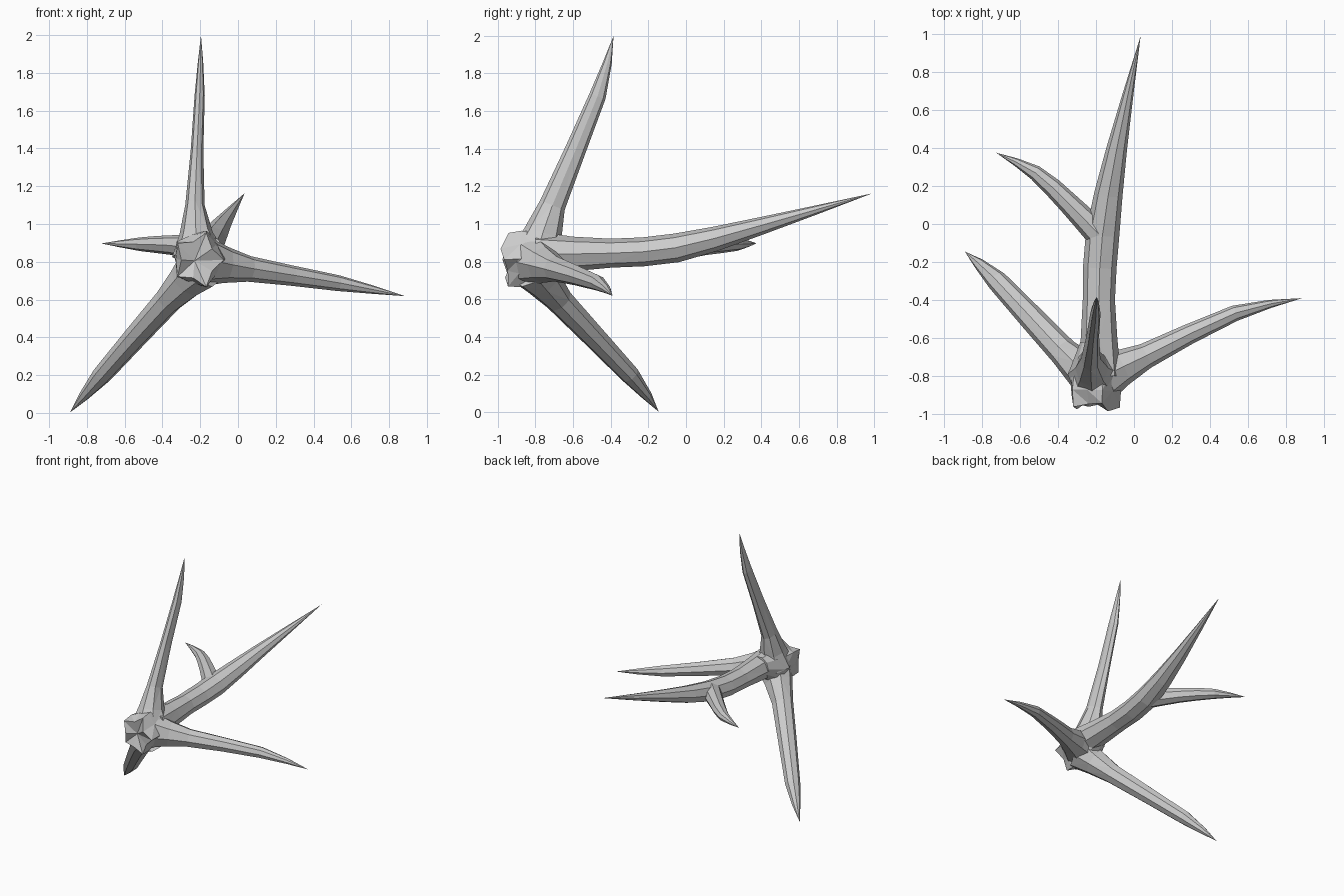
import bpy, bmesh, math, random
from mathutils import Vector

if "Cube" in bpy.data.objects:
    bpy.data.objects.remove(bpy.data.objects["Cube"])

random.seed(4)


def ring_of(bm, centre, u, v, radii):
    n = len(radii)
    return [bm.verts.new(centre + (u * math.cos(k * math.tau / n) + v * math.sin(k * math.tau / n)) * r)
            for k, r in enumerate(radii)]


def skin(name, bm, rings, end):
    """Join rings into a closed faceted body that ends in a single point."""
    bm.faces.new(rings[0])
    n = len(rings[0])
    for a, b in zip(rings, rings[1:]):
        for i in range(n):
            bm.faces.new((a[i], a[(i + 1) % n], b[(i + 1) % n], b[i]))
    point = bm.verts.new(end)
    for i in range(n):
        bm.faces.new((rings[-1][i], rings[-1][(i + 1) % n], point))
    bmesh.ops.triangulate(bm, faces=[f for f in bm.faces if len(f.verts) == 4])
    bmesh.ops.recalc_face_normals(bm, faces=bm.faces)
    mesh = bpy.data.meshes.new(name)
    bm.to_mesh(mesh)
    bm.free()
    obj = bpy.data.objects.new(name, mesh)
    bpy.context.collection.objects.link(obj)
    return obj


def tine(name, *keys, aspect=1.0, up=(0, 0, 1)):
    """Curved horn through keys (x, y, z, radius); the width narrows by aspect towards the tip."""
    k = [Vector(p) for p in keys]
    k = [k[0] * 2 - k[1]] + k + [k[-1] * 2 - k[-2]]
    path = []
    for a, b, c, d in zip(k, k[1:], k[2:], k[3:]):
        path += [b, (b + c) * 0.5625 - (a + d) * 0.0625]
    path.append(k[-2])
    bm, rings = bmesh.new(), []
    for i in range(len(path) - 1):
        t = (path[i + 1] - path[max(i - 1, 0)]).to_3d().normalized()
        u = t.cross(Vector(up)).normalized()
        wide = 1 + (aspect - 1) * min(1, i / 3)
        rings.append(ring_of(bm, path[i].to_3d(), u * wide, u.normalized().cross(t), [path[i].w] * 8))
    return skin(name, bm, rings, path[-1].to_3d())


# Jagged base with a fan-shaped front
bm, rings = bmesh.new(), []
for y, z, r, jag in ((-0.62, 0.86, 0.08, 0), (-0.76, 0.82, 0.14, 0),
                     (-0.88, 0.815, 0.145, 0.012), (-0.965, 0.81, 0.125, 0.025)):
    ring = ring_of(bm, Vector((-0.21, y, z)), Vector((0.9, 0, 0)), Vector((0, 0, 1)),
                   [r + jag * (-1) ** k for k in range(10)])
    for vert in ring:
        vert.co.y += random.uniform(-jag, jag)
    rings.append(ring)
antler = skin("antler", bm, rings, (-0.23, -0.925, 0.805))

# Upright tine
upper = tine("upper_tine", (-0.21, -0.79, 0.84, 0.14), (-0.228, -0.71, 1.1, 0.07),
             (-0.203, -0.47, 1.68, 0.045), (-0.196, -0.385, 2, 0), aspect=0.6, up=(0, 1, 0))
# Long main beam and its short fork
beam = tine("main_beam", (-0.18, -0.8, 0.84, 0.11), (-0.185, -0.4, 0.845, 0.077),
            (-0.165, -0.05, 0.873, 0.077), (-0.09, 0.4, 0.99, 0.047), (0.035, 0.99, 1.163, 0), aspect=1.15)
fork = tine("beam_fork", (-0.17, -0.07, 0.872, 0.072), (-0.34, 0.105, 0.888, 0.053),
            (-0.52, 0.27, 0.893, 0.036), (-0.725, 0.375, 0.897, 0), aspect=1.1)
# Sideways tine
side = tine("side_tine", (-0.16, -0.8, 0.8, 0.13), (0.06, -0.695, 0.762, 0.068),
            (0.53, -0.47, 0.687, 0.042), (0.885, -0.39, 0.618, 0))
# Low tine that reaches the floor
lower = tine("lower_tine", (-0.2, -0.82, 0.77, 0.13), (-0.37, -0.675, 0.595, 0.072),
             (-0.72, -0.3, 0.2, 0.05), (-0.89, -0.145, 0.002, 0), aspect=1.1)

# Fuse everything into one piece
parts = [upper, beam, fork, side, lower]
for part in parts:
    mod = antler.modifiers.new(part.name, "BOOLEAN")
    mod.operation = "UNION"
    mod.solver = "EXACT"
    mod.object = part
bpy.context.view_layer.update()
fused = bpy.data.meshes.new_from_object(antler.evaluated_get(bpy.context.evaluated_depsgraph_get()))
antler.modifiers.clear()
antler.data = fused
for part in parts:
    bpy.data.objects.remove(part)
